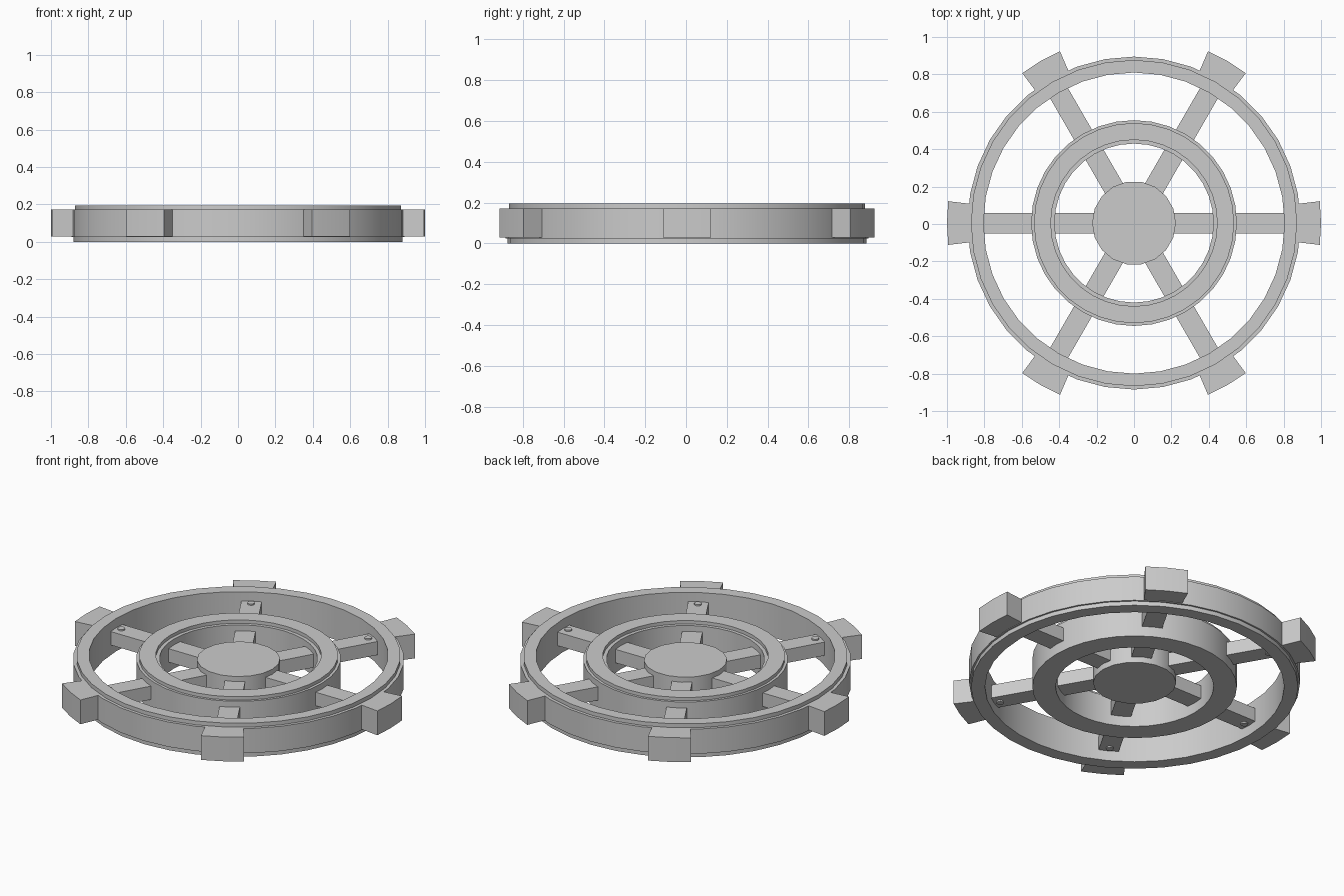
import bpy, bmesh
from math import pi, cos, sin, radians
from mathutils import Matrix

if "Cube" in bpy.data.objects:
    bpy.data.objects.remove(bpy.data.objects["Cube"])

CENTRE_Y = 0.005


def finish(name, bm):
    bmesh.ops.recalc_face_normals(bm, faces=bm.faces)
    me = bpy.data.meshes.new(name)
    bm.to_mesh(me)
    bm.free()
    ob = bpy.data.objects.new(name, me)
    ob.location.y = CENTRE_Y
    bpy.context.collection.objects.link(ob)
    bpy.ops.object.select_all(action='DESELECT')
    ob.select_set(True)
    bpy.context.view_layer.objects.active = ob
    bpy.ops.object.shade_smooth_by_angle(angle=radians(30))
    return ob


def lathe_ring(name, profile, sides):
    # revolve a closed (radius, z) outline around z
    bm = bmesh.new()
    rows = []
    for i in range(sides):
        a = pi / 2 + 2 * pi * i / sides
        rows.append([bm.verts.new((r * cos(a), r * sin(a), z)) for r, z in profile])
    n = len(profile)
    for i in range(sides):
        p, q = rows[i], rows[(i + 1) % sides]
        for j in range(n):
            k = (j + 1) % n
            bm.faces.new((p[j], q[j], q[k], p[k]))
    return finish(name, bm)


def cylinder(name, radius, z0, z1, sides, x=0.0, angle=0.0):
    bm = bmesh.new()
    m = (Matrix.Rotation(angle, 4, 'Z') @ Matrix.Translation((x, 0, (z0 + z1) / 2))
         @ Matrix.Rotation(pi / 2, 4, 'Z'))
    bmesh.ops.create_cone(bm, cap_ends=True, segments=sides, radius1=radius,
                          radius2=radius, depth=z1 - z0, matrix=m)
    return finish(name, bm)


def spoke(name, angle, r0, r1, width, z0, z1):
    bm = bmesh.new()
    m = (Matrix.Rotation(angle, 4, 'Z') @ Matrix.Translation(((r0 + r1) / 2, 0, (z0 + z1) / 2))
         @ Matrix.Diagonal((r1 - r0, width, z1 - z0, 1)))
    bmesh.ops.create_cube(bm, size=1, matrix=m)
    return finish(name, bm)


def tooth(name, angle, r0, r1, half, z0, z1):
    # wedge of a ring, extruded upwards
    bm = bmesh.new()
    outline = [(r0, -half), (r1, -half), (r1, 0), (r1, half), (r0, half), (r0, 0)]
    face = bm.faces.new([bm.verts.new((r * cos(angle + t), r * sin(angle + t), z0))
                         for r, t in outline])
    ext = bmesh.ops.extrude_face_region(bm, geom=[face], use_keep_orig=True)
    top = [v for v in ext['geom'] if isinstance(v, bmesh.types.BMVert)]
    bmesh.ops.translate(bm, verts=top, vec=(0, 0, z1 - z0))
    return finish(name, bm)


# Outer rim with stepped edges
lathe_ring("outer_rim", [(0.805, 0), (0.88, 0), (0.88, 0.025), (0.89, 0.025),
                         (0.89, 0.172), (0.872, 0.172), (0.872, 0.195), (0.805, 0.195)], 36)

# Inner ring with a raised top band
lathe_ring("inner_ring", [(0.425, 0), (0.55, 0), (0.55, 0.175), (0.535, 0.175),
                          (0.535, 0.195), (0.445, 0.195), (0.445, 0.175), (0.425, 0.175)], 36)

# Centre hub
cylinder("hub", 0.224, 0.025, 0.17, 18)

# Spokes, pins and teeth around the wheel
for i in range(6):
    a = i * pi / 3
    spoke(f"spoke_{i}", a, 0.15, 0.84, 0.11, 0.06, 0.14)
    cylinder(f"spoke_pin_{i}", 0.02, 0.052, 0.148, 12, 0.77, a)
    tooth(f"tooth_{i}", a, 0.86, 1.0, radians(6.7), 0.028, 0.172)
